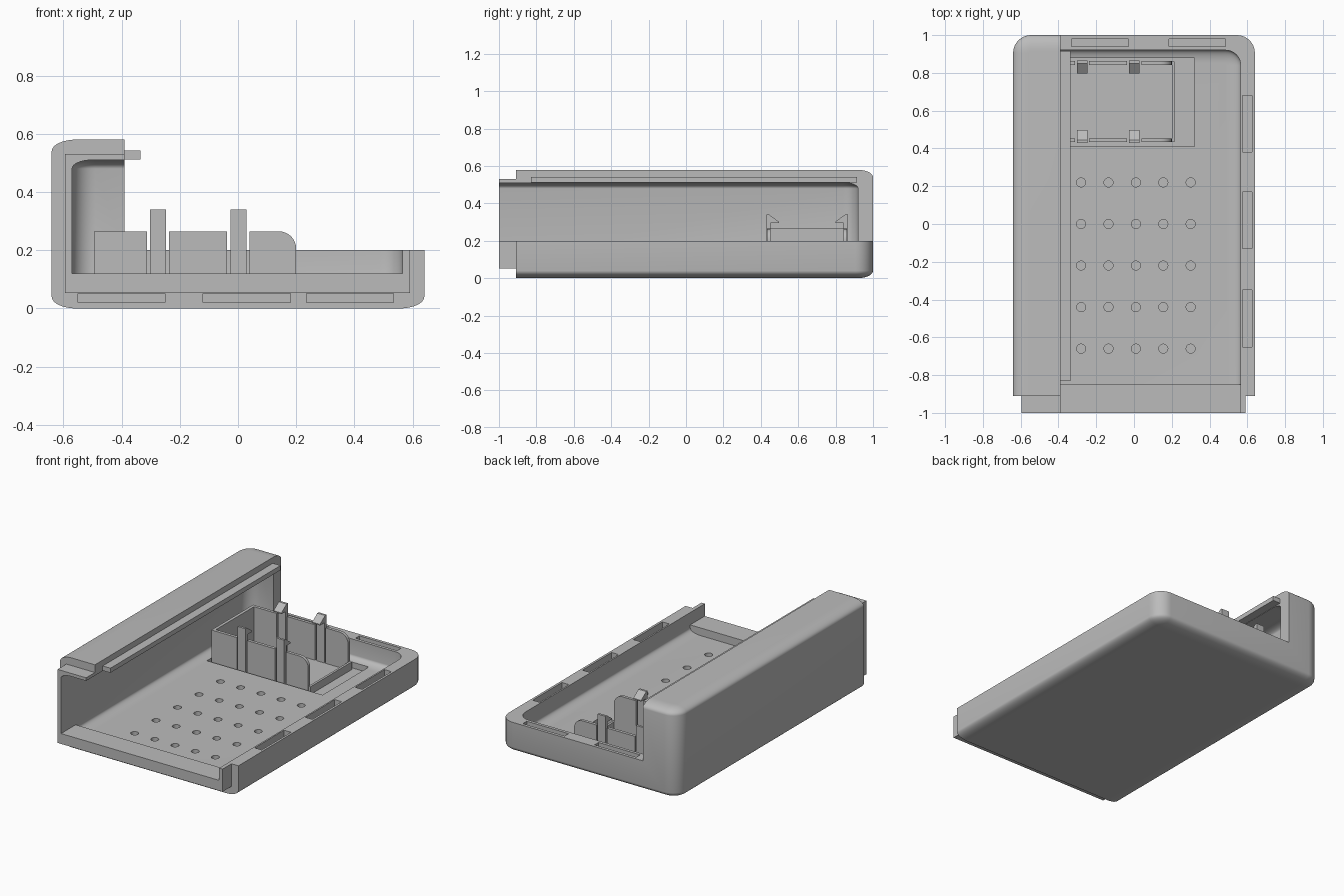
import bpy, bmesh
from math import sin, cos, pi, radians

if "Cube" in bpy.data.objects:
    bpy.data.objects.remove(bpy.data.objects["Cube"], do_unlink=True)

GREY = bpy.data.materials.new("matte grey")
GREY.use_nodes = True
GREY.diffuse_color = (0.5, 0.5, 0.5, 1)
GREY.node_tree.nodes["Principled BSDF"].inputs["Base Color"].default_value = (0.5, 0.5, 0.5, 1)


def finish(bm, name):
    bmesh.ops.recalc_face_normals(bm, faces=bm.faces)
    mesh = bpy.data.meshes.new(name)
    bm.to_mesh(mesh)
    bm.free()
    mesh.materials.append(GREY)
    obj = bpy.data.objects.new(name, mesh)
    bpy.context.collection.objects.link(obj)
    return obj


def add_box(bm, x, y, z):
    verts = bmesh.ops.create_cube(bm, size=1)["verts"]
    for v in verts:
        for i, (a, b) in enumerate((x, y, z)):
            v.co[i] = (a + b) / 2 + v.co[i] * (b - a)


def box(name, x, y, z):
    bm = bmesh.new()
    add_box(bm, x, y, z)
    return finish(bm, name)


def prism(name, points, axis, a, b):
    """Extrude a 2D outline along x (0) or y (1)."""
    bm = bmesh.new()
    spot = lambda p, d: (d, *p) if axis == 0 else (p[0], d, p[1])
    ends = [[bm.verts.new(spot(p, d)) for p in points] for d in (a, b)]
    for ring in ends:
        bm.faces.new(ring)
    n = len(points)
    for i in range(n):
        j = (i + 1) % n
        bm.faces.new((ends[0][i], ends[0][j], ends[1][j], ends[1][i]))
    return finish(bm, name)


def soft_block(name, x, y, z, r, rz, steps=8):
    """Block with rounded plan corners and elliptical top and bottom edges."""
    turns = [i * pi / 2 / steps for i in range(steps + 1)]
    layers = [(r * (1 - sin(t)), z[0] + rz * (1 - cos(t))) for t in turns]
    layers += [(i, z[0] + z[1] - h) for i, h in reversed(layers)]
    bm = bmesh.new()
    rings = []
    for inset, h in layers:
        rad = r + 0.01 - inset
        ring = []
        for k, (sx, sy) in enumerate(((1, 1), (-1, 1), (-1, -1), (1, -1))):
            cx = (x[1] - r - 0.01) if sx > 0 else (x[0] + r + 0.01)
            cy = (y[1] - r - 0.01) if sy > 0 else (y[0] + r + 0.01)
            for t in turns:
                a = t + k * pi / 2
                ring.append(bm.verts.new((cx + rad * cos(a), cy + rad * sin(a), h)))
        rings.append(ring)
    for low, high in zip(rings, rings[1:]):
        for i in range(len(low)):
            j = (i + 1) % len(low)
            bm.faces.new((low[i], low[j], high[j], high[i]))
    bm.faces.new(rings[0])
    bm.faces.new(rings[-1])
    return finish(bm, name)


def combine(obj, tool, operation="DIFFERENCE"):
    mod = obj.modifiers.new("cut", "BOOLEAN")
    mod.operation, mod.solver, mod.object = operation, "EXACT", tool
    bpy.context.view_layer.objects.active = obj
    bpy.ops.object.modifier_apply(modifier=mod.name)
    bpy.data.objects.remove(tool, do_unlink=True)


# Outer shell, open flat at the front, with a stepped joint tongue
shell = soft_block("case_shell", (-0.64, 0.64), (-1.3, 1), (0, 0.58), 0.085, 0.04)
combine(shell, box("front_trim", (-1, 1), (-2, -0.91), (-1, 1)))
combine(shell, box("tongue", (-0.595, 0.59), (-1, -0.5), (0.053, 0.53)), "UNION")
combine(shell, box("upper_trim", (-0.39, 1), (-2, 2), (0.2, 1)))

# Interior hollow, leaving a raised lip along the front
hollow = soft_block("hollow", (-0.57, 0.565), (-1.4, 0.92), (0.07, 0.51), 0.07, 0.03)
combine(hollow, box("lip", (-1, 1), (-2, -0.85), (-0.5, 0.12)))
combine(shell, hollow)

# Holder recess in the floor
combine(shell, box("recess", (-0.51, 0.32), (0.41, 0.88), (0.035, 0.15)))

# Slots in the side rim, back rim and front joint
bm = bmesh.new()
for y in (-0.5, 0.02, 0.53):
    add_box(bm, (0.575, 0.625), (y - 0.15, y + 0.15), (0.14, 0.3))
for x in (-0.18, 0.335):
    add_box(bm, (x - 0.15, x + 0.15), (0.94, 0.98), (0.14, 0.3))
for x in (-0.4, 0.03, 0.385):
    add_box(bm, (x - 0.15, x + 0.15), (-0.95, -0.86), (0.02, 0.052))
combine(shell, finish(bm, "slots"))

# Grid of small round holes
bm = bmesh.new()
for i in range(5):
    for j in range(5):
        made = bmesh.ops.create_cone(bm, cap_ends=True, segments=24, radius1=0.024,
                                     radius2=0.024, depth=0.1)["verts"]
        bmesh.ops.translate(bm, verts=made, vec=(-0.28 + 0.145 * i, 0.22 - 0.22 * j, 0.09))
combine(shell, finish(bm, "holes"))

# Long rib along the upper edge
box("upper_rib", (-0.4, -0.335), (-0.83, 0.915), (0.512, 0.542))

# Holder: end wall, low stop, side walls and hooked clips
FLOOR, TOP = 0.033, 0.265
box("holder_end_wall", (-0.495, -0.475), (0.45, 0.845), (FLOOR, TOP))
box("holder_low_stop", (0.2, 0.215), (0.435, 0.86), (FLOOR, 0.085))
arc = [(0.14 + 0.06 * sin(t * pi / 12), TOP - 0.06 + 0.06 * cos(t * pi / 12)) for t in range(7)]
rounded = [(0.04, FLOOR), (0.04, TOP)] + arc + [(0.2, FLOOR)]
for side, mirror in (("front", 1), ("back", -1)):
    at = lambda d: 0.6475 + mirror * (d - 0.6475)
    span = sorted((at(0.433), at(0.453)))
    for k, xs in enumerate(((-0.495, -0.312), (-0.237, -0.037))):
        box(f"{side}_holder_wall_{k + 1}", xs, span, (FLOOR, TOP))
    prism(f"{side}_holder_rounded_wall", rounded, 1, *span)
    hook = [(0.43, FLOOR), (0.43, 0.34), (0.445, 0.34), (0.497, 0.302),
            (0.497, 0.295), (0.453, 0.295), (0.453, FLOOR)]
    for k, x in enumerate((-0.275, 0.002)):
        prism(f"{side}_clip_{k + 1}", [(at(d), h) for d, h in hook], 0, x - 0.028, x + 0.028)

# Smooth shading on the curved shell and rounded walls
bpy.ops.object.select_all(action="DESELECT")
for obj in bpy.data.objects:
    if obj.type == "MESH" and ("shell" in obj.name or "rounded" in obj.name):
        obj.select_set(True)
        bpy.context.view_layer.objects.active = obj
bpy.ops.object.shade_smooth_by_angle(angle=radians(30))
